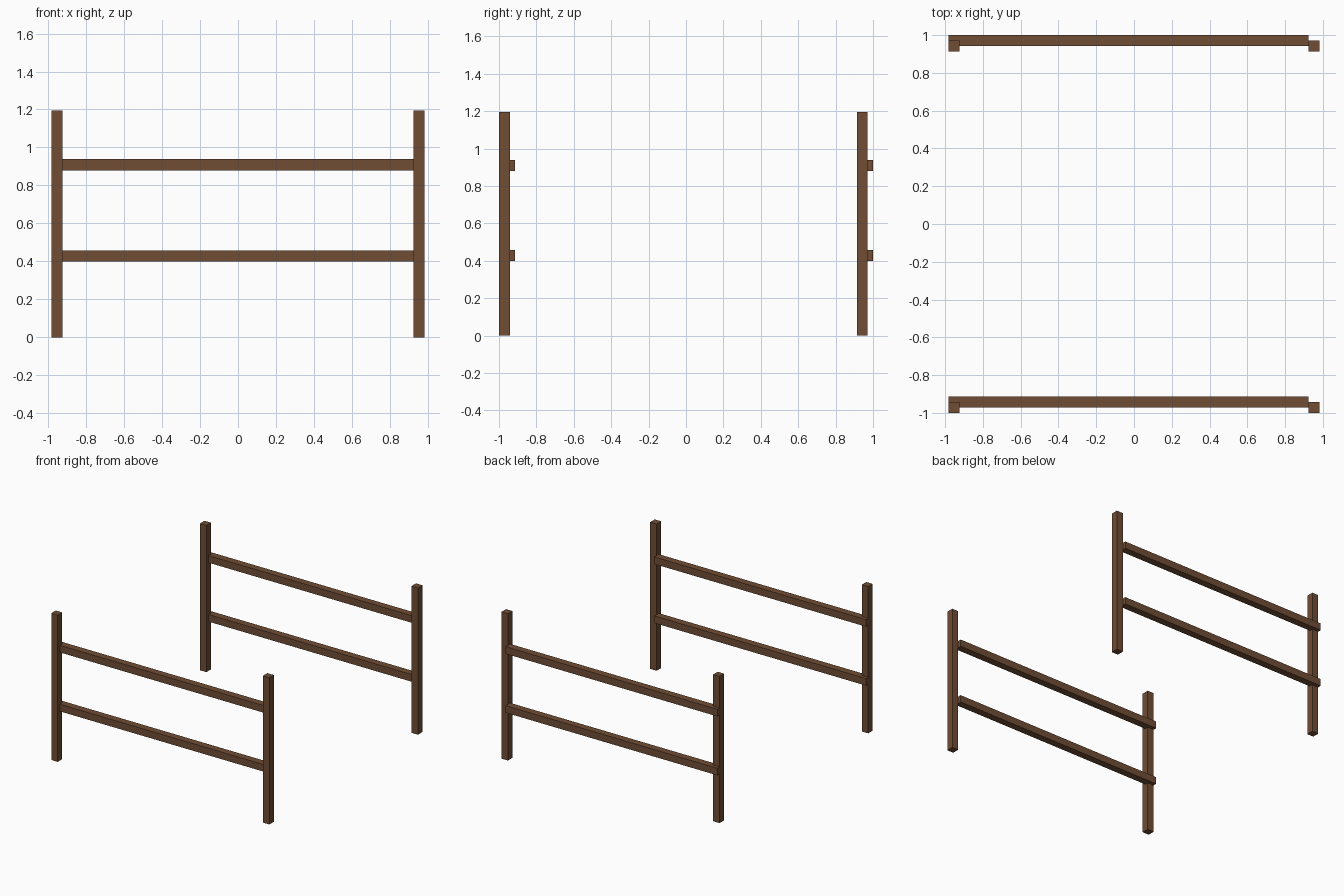
import bpy

if "Cube" in bpy.data.objects:
    bpy.data.objects.remove(bpy.data.objects["Cube"])

wood = bpy.data.materials.new("brown wood")
wood.diffuse_color = (0.16, 0.075, 0.035, 1)
wood.use_nodes = True
wood.node_tree.nodes["Principled BSDF"].inputs["Base Color"].default_value = wood.diffuse_color

X, T, H = 0.982, 0.058, 1.195   # half width, timber thickness, post height


def beam(name, lo, hi):
    """Box between two opposite corners."""
    bpy.ops.mesh.primitive_cube_add(size=1, location=[(a + b) / 2 for a, b in zip(lo, hi)])
    ob = bpy.context.object
    ob.name = name
    ob.scale = [b - a for a, b in zip(lo, hi)]
    bpy.ops.object.transform_apply(location=False, rotation=False, scale=True)
    ob.data.materials.append(wood)


# Two identical fence sections, front and back
for side, y in (("front", -1.0), ("back", 0.913)):
    # Posts
    beam(side + "_left_post", (-X, y, 0), (-X + T, y + T, H))
    beam(side + "_right_post", (X - T, y, 0), (X, y + T, H))
    # Rails, half let into the left post and ending at the right post
    for level, z in (("lower", 0.40), ("upper", 0.88)):
        beam(f"{side}_{level}_rail", (-X, y + T / 2, z), (X - T, y + T * 1.5, z + T))
